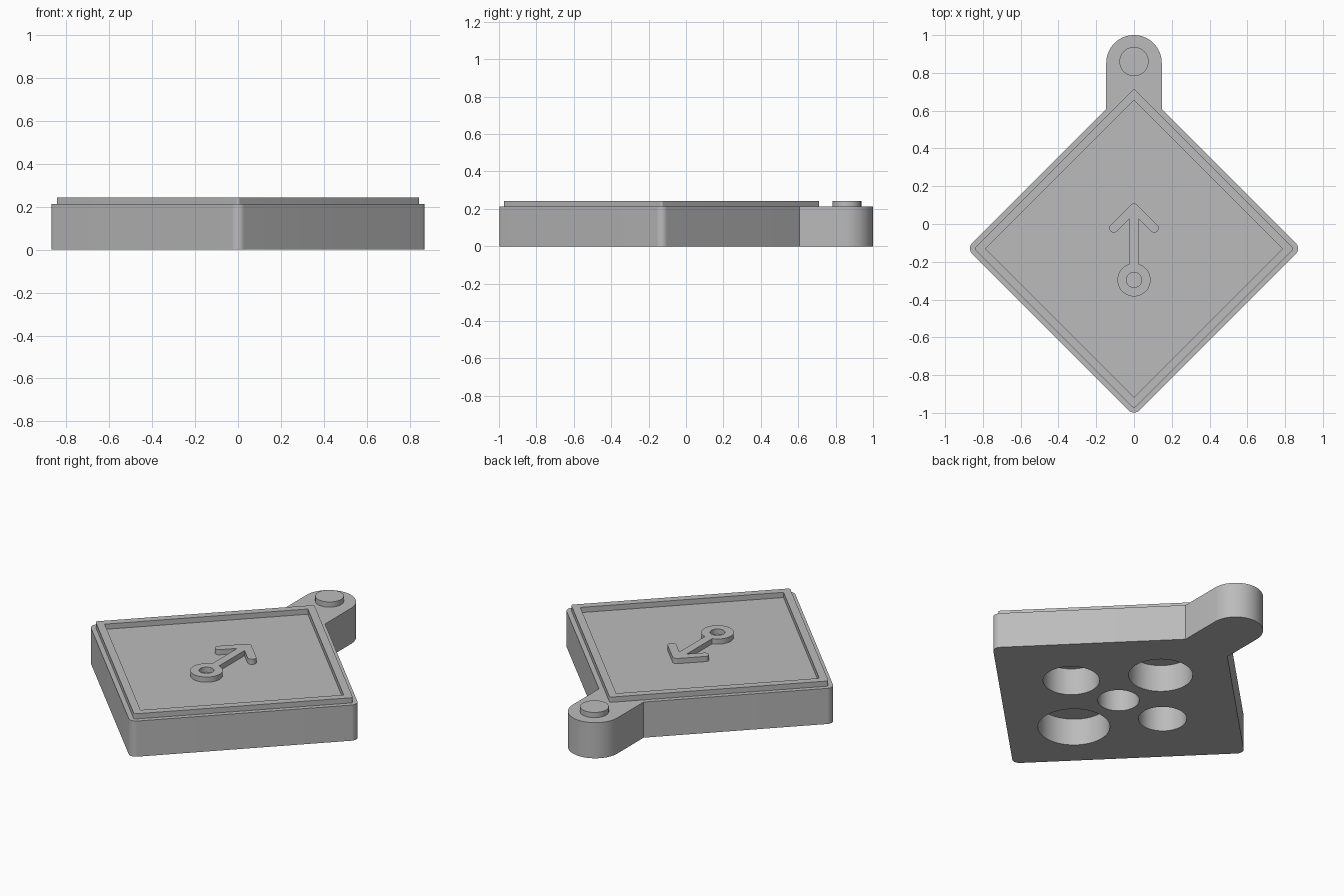
import bpy, bmesh
from math import cos, sin, radians, degrees, acos, sqrt

cube = bpy.data.objects.get("Cube")
if cube:
    bpy.data.objects.remove(cube, do_unlink=True)

CY = -0.13          # centre of the diamond
TOP = 0.212         # top of the body
RAISED = 0.243      # top of the raised details

grey = bpy.data.materials.new("plain grey")
grey.use_nodes = True
grey.diffuse_color = (0.5, 0.5, 0.5, 1)
grey.node_tree.nodes["Principled BSDF"].inputs["Base Color"].default_value = grey.diffuse_color


def arc(x, y, r, start, end, steps=16):
    angles = [radians(start + (end - start) * i / steps) for i in range(steps + 1)]
    return [(x + r * cos(a), y + r * sin(a)) for a in angles]


def circle(x, y, r, steps=64):
    return arc(x, y, r, 0, 360, steps)[:-1]


def mirrored(half):
    """Close a right-hand half outline, given from bottom to top."""
    return half + [(-x, y) for x, y in reversed(half) if x > 1e-5]


def plate(name, outlines, z0, z1):
    """Extrude closed outlines; nested ones become holes."""
    curve = bpy.data.curves.new(name, "CURVE")
    curve.dimensions = "2D"
    curve.fill_mode = "BOTH"
    curve.extrude = (z1 - z0) / 2
    for outline in outlines:
        spline = curve.splines.new("POLY")
        spline.points.add(len(outline) - 1)
        spline.use_cyclic_u = True
        for point, (x, y) in zip(spline.points, outline):
            point.co = (x, y, 0, 1)
    temp = bpy.data.objects.new(name + " outline", curve)
    bpy.context.collection.objects.link(temp)
    graph = bpy.context.evaluated_depsgraph_get()
    mesh = bpy.data.meshes.new_from_object(temp.evaluated_get(graph))
    bpy.data.objects.remove(temp, do_unlink=True)
    bm = bmesh.new()
    bm.from_mesh(mesh)
    bmesh.ops.remove_doubles(bm, verts=bm.verts, dist=1e-5)
    bmesh.ops.translate(bm, verts=bm.verts, vec=(0, 0, (z0 + z1) / 2))
    bmesh.ops.recalc_face_normals(bm, faces=bm.faces)
    bm.to_mesh(mesh)
    bm.free()
    mesh.materials.clear()
    mesh.materials.append(grey)
    obj = bpy.data.objects.new(name, mesh)
    bpy.context.collection.objects.link(obj)
    return obj


def smooth(obj):
    bpy.ops.object.select_all(action="DESELECT")
    obj.select_set(True)
    bpy.context.view_layer.objects.active = obj
    bpy.ops.object.shade_smooth_by_angle(angle=radians(30))


def diamond_sides(h, r):
    """Lower and right rounded corners of a diamond with half diagonal h."""
    d = h - r * sqrt(2)
    return arc(0, CY - d, r, -90, -45, 8) + arc(d, CY, r, -45, 45, 12)


# Body: rounded diamond with a round-ended tab at the back
h, tab = 0.885, 0.147
body = plate("body", [mirrored(
    diamond_sides(h, 0.04) + [(tab, CY + h - tab)] + arc(0, 1 - tab, tab, 0, 90, 24))], 0, TOP)

# Five round pockets sunk into the underside
pockets = [circle(0, CY, 0.112)]
for dx, dy, r in ((1, 0, 0.152), (0, 1, 0.173), (-1, 0, 0.13), (0, -1, 0.194)):
    d = r + 0.18
    pockets.append(circle(dx * d, CY + dy * d, r))
cutter = plate("pocket cutter", pockets, -0.1, 0.16)
cutter.hide_render = True
cut = body.modifiers.new("pockets", "BOOLEAN")
cut.operation = "DIFFERENCE"
cut.solver = "EXACT"
cut.object = cutter
bpy.context.view_layer.objects.active = body
bpy.ops.object.modifier_apply(modifier=cut.name)
bpy.data.objects.remove(cutter, do_unlink=True)

# Raised rim with a sharp-cornered inside
ho, ro, hi = 0.847, 0.012, 0.786
outer = mirrored(diamond_sides(ho, ro) + arc(0, CY + ho - ro * sqrt(2), ro, 45, 90, 8))
inner = mirrored([(0, CY - hi), (hi, CY), (0, CY + hi)])
rim = plate("rim", [outer, inner], TOP - 0.01, RAISED)

# Arrow: ring, shaft and round-ended head in one outline
w, ring_y, ring_r, tip_y, reach = 0.024, -0.296, 0.0875, 0.085, 0.107
arrow_half = (arc(0, ring_y, ring_r, -90, degrees(acos(w / ring_r)), 28)
              + [(w, tip_y - w * sqrt(2) - w)]
              + arc(reach, tip_y - reach, w, -135, 45)
              + arc(0, tip_y, w, 45, 90, 6))
arrow = plate("arrow", [mirrored(arrow_half), circle(0, ring_y, 0.04, 40)], TOP - 0.01, RAISED)

# Peg on the tab
peg = plate("peg", [circle(0, 0.86, 0.077)], TOP - 0.01, RAISED)

for part in (body, rim, arrow, peg):
    smooth(part)
